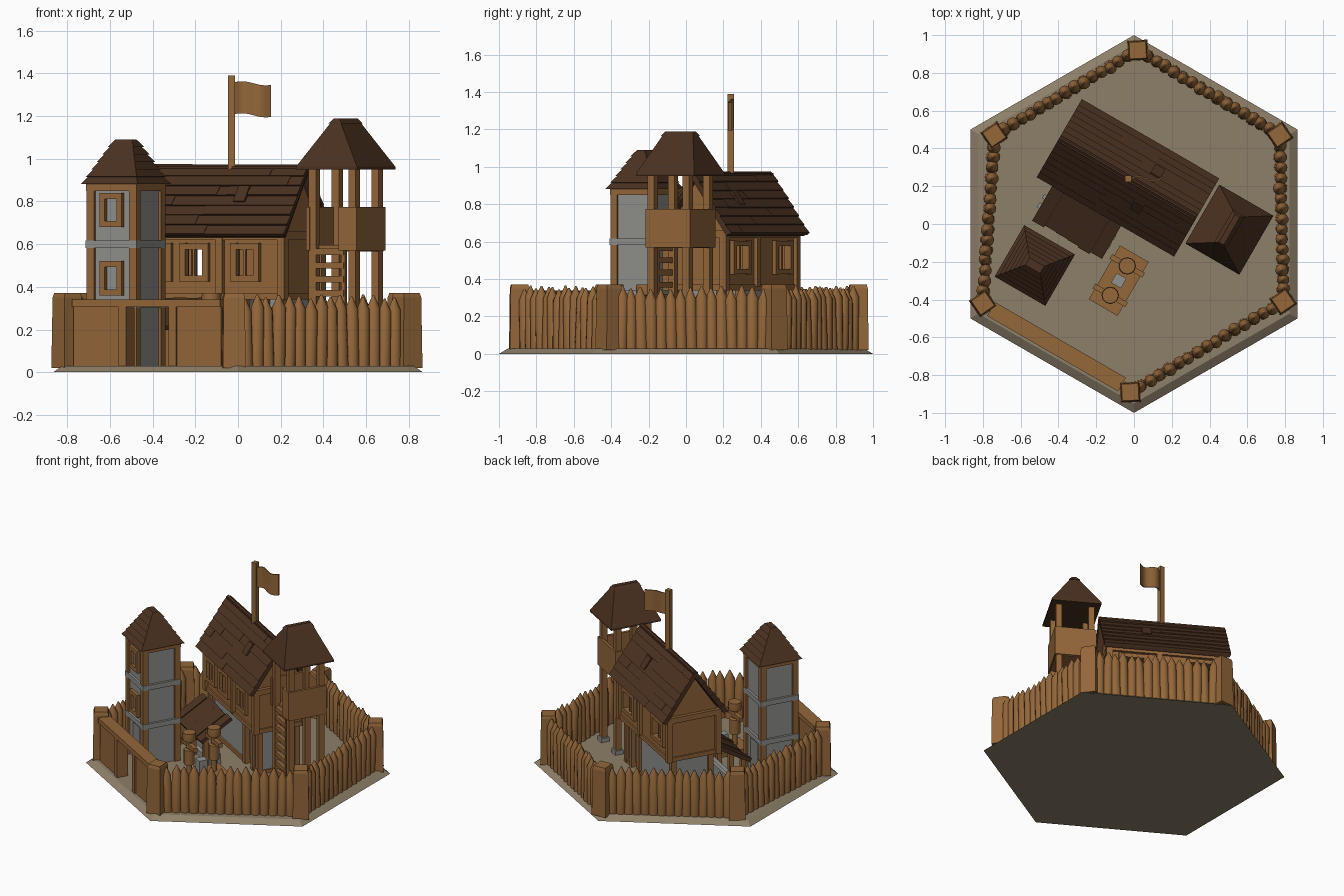
import bpy, bmesh, math, random
from mathutils import Matrix, Euler, Vector

if "Cube" in bpy.data.objects:
    bpy.data.objects.remove(bpy.data.objects["Cube"])

random.seed(4)
YARD = Matrix.Rotation(math.radians(-30), 4, 'Z')   # buildings sit turned 30 degrees
WORLD = Matrix.Identity(4)


def material(name, rgb):
    m = bpy.data.materials.new(name)
    m.diffuse_color = (*rgb, 1)
    m.use_nodes = True
    m.node_tree.nodes["Principled BSDF"].inputs["Base Color"].default_value = m.diffuse_color
    return m


WOOD = material("timber brown", (0.295, 0.135, 0.042))
ROOF = material("dark roof brown", (0.07, 0.031, 0.015))
EARTH = material("earth tan", (0.27, 0.215, 0.14))
STONE = material("stone grey", (0.285, 0.285, 0.27))


def finish(name, bm, mat, frame=YARD, smooth=0):
    bmesh.ops.recalc_face_normals(bm, faces=bm.faces)
    bm.transform(frame)
    me = bpy.data.meshes.new(name)
    bm.to_mesh(me)
    bm.free()
    me.materials.append(mat)
    if smooth:
        me.shade_smooth()
        me.set_sharp_from_angle(angle=math.radians(smooth))
    ob = bpy.data.objects.new(name, me)
    bpy.context.collection.objects.link(ob)
    return ob


def add_box(bm, c, s, rot=(0, 0, 0)):
    mx = Matrix.Translation(c) @ Euler(rot).to_matrix().to_4x4() @ Matrix.Diagonal((*s, 1))
    bmesh.ops.create_cube(bm, size=1, matrix=mx)


def boxes(name, mat, items, frame=YARD):
    bm = bmesh.new()
    for it in items:
        add_box(bm, *it)
    return finish(name, bm, mat, frame)


def span(u0, u1, v0, v1, z0, z1):
    return (((u0 + u1) / 2, (v0 + v1) / 2, (z0 + z1) / 2), (u1 - u0, v1 - v0, z1 - z0))


def loft(bm, rings):
    rows = [[bm.verts.new(p) for p in r] for r in rings]
    n = len(rows[0])
    for a, b in zip(rows, rows[1:]):
        for i in range(n):
            bm.faces.new((a[i], a[(i + 1) % n], b[(i + 1) % n], b[i]))
    bm.faces.new(rows[0][::-1])
    bm.faces.new(rows[-1])


def ring(x, y, z, r, n, turn=0.0):
    return [(x + r * math.cos(turn + math.tau * i / n), y + r * math.sin(turn + math.tau * i / n), z) for i in range(n)]


def rect(x, y, z, a, b):
    return [(x - a, y - b, z), (x + a, y - b, z), (x + a, y + b, z), (x - a, y + b, z)]


# hexagonal ground slab
bm = bmesh.new()
loft(bm, [ring(0, 0, 0, 1, 6, math.pi / 6), ring(0, 0, 0.03, 0.95, 6, math.pi / 6)])
finish("ground_slab", bm, EARTH, WORLD)

# palisade: corner posts, then pointed logs on five of the six sides
corners = [(-0.02, -0.89), (0.79, -0.41), (0.77, 0.47), (0.02, 0.92), (-0.74, 0.47), (-0.80, -0.42)]
bm = bmesh.new()
for i, (x, y) in enumerate(corners):
    t = math.pi / 4 + (0.05 if i % 3 == 0 else 0.6)
    loft(bm, [ring(x, y, 0.02, 0.076, 4, t), ring(x, y, 0.35, 0.07, 4, t), ring(x, y, 0.372, 0.062, 4, t)])
finish("palisade_corner_posts", bm, WOOD, WORLD)
for k in range(5):
    a, b = Vector(corners[k]), Vector(corners[k + 1])
    bm = bmesh.new()
    n = 15
    for i in range(n):
        p = a.lerp(b, (i + 1.15) / (n + 1.3))
        r = random.uniform(0.032, 0.036)
        h = random.uniform(-0.012, 0.012)
        t = random.random()
        dx, dy = random.uniform(-.008, .008), random.uniform(-.008, .008)
        loft(bm, [ring(p.x, p.y, 0.02, r, 12, t), ring(p.x + dx, p.y + dy, 0.295 + h, r * 0.95, 12, t),
                  ring(p.x + dx, p.y + dy, 0.355 + h, 0.004, 12, t)])
    finish("palisade_logs_%d" % (k + 1), bm, WOOD, WORLD, 40)

# gate wall: two panels, lintel beam and door posts (v is constant along this side)
GV = -0.768
boxes("gate_panels", WOOD, [span(-0.43, -0.17, GV - .03, GV + .03, .02, .31), span(0.12, 0.37, GV - .03, GV + .03, .02, .31)])
boxes("gate_lintel", WOOD, [span(-0.43, 0.37, GV - .042, GV + .042, .305, .34)])
boxes("gate_posts", WOOD, [span(-0.18, -0.14, GV - .04, GV + .04, .02, .31), span(0.09, 0.13, GV - .04, GV + .04, .02, .31)])

# house: two stone ground-floor blocks with a passage, overhanging timber floor with open windows
U0, U1, V0, V1 = -0.53, 0.23, 0.02, 0.37
blocks = ((U0 + .03, 0.0), (.12, U1 - .03))
boxes("house_stone_floor", STONE, [span(a, b, V0 + .04, V1 - .04, .02, .34) for a, b in blocks])
boxes("house_sills", WOOD, [span(a - .012, b + .012, V0 + .028, V1 - .028, .02, .055) for a, b in blocks])
boxes("house_lower_posts", WOOD, [span(u - .018, u + .018, v - .018, v + .018, .02, .35)
                                  for a, b in blocks for u in (a, b) for v in (V0 + .04, V1 - .04)])
walls, frames = [], []
for v, out, wins, h in ((V0, -1, (-.44, -.24, .035), .05), (V1, 1, (-.38, .07), .07)):
    a, b = sorted((v, v - out * .025))
    walls += [span(U0, U1, a, b, .36, .45), span(U0, U1, a, b, .58, .66)]
    edges = [U0] + [w + s * h for w in wins for s in (-1, 1)] + [U1]
    walls += [span(edges[i], edges[i + 1], a, b, .45, .58) for i in range(0, len(edges), 2)]
    c, d = sorted((v - out * .01, v + out * .022))
    for w in wins:
        frames += [span(w + s * (h + .012) - .016, w + s * (h + .012) + .016, c, d, .425, .605) for s in (-1, 1)]
        frames += [span(w - h - .028, w + h + .028, c, d, z - .014, z + .014) for z in (.44, .59)]
        frames.append(span(w - .006, w + .006, c, v + out * .005, .45, .58))
    frames.append(span(-.12, -.085, c, d, .36, .64))
walls += [span(u, u + .025, V0, V1, .36, .66) for u in (U0, U1 - .025)]
boxes("house_upper_walls", WOOD, walls)
boxes("house_window_frames", WOOD, frames)
boxes("house_floor", WOOD, [span(U0 - .01, U1 + .01, V0 - .01, V1 + .01, .34, .37)])
boxes("house_corner_frame", WOOD,
      [span(u - .02, u + .02, v - .02, v + .02, .34, .66) for u in (U0, U1) for v in (V0, V1)]
      + [span(u - .018, u + .018, V0, V1, .62, .66) for u in (U0, U1)]
      + [span(U0, U1, v - .018, v + .018, .62, .66) for v in (V0, V1)])

# gable filling and plank roof
VC = (V0 + V1) / 2
bm = bmesh.new()
loft(bm, [[(u, V0 - .01, .65), (u, V1 + .01, .65), (u, VC, .925)] for u in (U0 + .005, U1 - .005)])
finish("house_gable", bm, WOOD)
slope = math.atan2(.32, .225)
planks = []
rows = 7
for side in (-1, 1):
    planks.append((((-.15), VC + side * .108, .79), (.83, .375, .02), (-side * slope, 0, 0)))
    for r in range(rows):
        t = (r + .5) / rows
        cuts = [-.57] + sorted(random.uniform(-.5, .2) for _ in range(2)) + [.27]
        for u0, u1 in zip(cuts, cuts[1:]):
            j = random.uniform(-.0015, .0015)
            c = ((u0 + u1) / 2, VC + side * (.225 * (1 - t) + j), .645 + .32 * t + j)
            planks.append((c, (u1 - u0, .39 / rows + .014, .018), (-side * (slope - .13), 0, 0)))
planks.append(((-.15, VC, .955), (.83, .035, .022)))
boxes("house_roof_planks", ROOF, planks)
boxes("house_roof_hatches", ROOF, [((-.03, VC + s * .10, .83), (.06, .09, .03), (-s * slope, 0, 0)) for s in (-1, 1)])

# flag pole and waving flag
boxes("flag_pole", WOOD, [((-.03, .24, 1.16), (.034, .034, .46))], WORLD)
bm = bmesh.new()
rings = []
for i in range(13):
    t = i / 12
    x, y, dz = -.015 + .17 * t, .24 + .012 * math.sin(t * 7), -.012 * t + .006 * math.sin(t * 6)
    rings.append([(x, y - .004, 1.21 + dz), (x, y + .004, 1.21 + dz), (x, y + .004, 1.36 + dz), (x, y - .004, 1.36 + dz)])
loft(bm, rings)
finish("flag", bm, WOOD, WORLD, 40)

# lean-to porch in front of the house
tilt = math.atan2(.13, .22)
boxes("porch_roof", ROOF, [((-.265 + .07 * i, -.133 + random.uniform(-.006, .006), .272), (.071, .255, .022 + .004 * (i % 2)), (tilt, 0, 0))
                           for i in (-2.5, -1.5, -.5, .5, 1.5, 2.5)])
boxes("porch_posts", WOOD, [span(u - .016, u + .016, -.215, -.183, .02, .235) for u in (-.45, -.265, -.08)])
boxes("porch_footings", STONE, [span(-.49, -.05, -.18, -.15, .02, .07), span(-.49, -.05, -.125, -.10, .02, .10)])

# stone tower: two legs with a passage between, timber frame and windows
TU, TV = -.345, -.453
boxes("stone_tower_walls", STONE, [span(TU - .122, TU + .122, TV - .122, TV + .122, .28, .88)]
      + [span(TU + s * .087 - .035, TU + s * .087 + .035, TV - .122, TV + .122, .02, .28) for s in (-1, 1)])
boxes("stone_tower_belts", STONE, [span(TU - .138, TU + .138, TV - .138, TV + .138, z - .018, z + .018) for z in (.32, .6)])
boxes("stone_tower_frame", WOOD,
      [span(TU + a - .02, TU + a + .02, TV + b - .02, TV + b + .02, .02, .88) for a in (-.115, .115) for b in (-.115, .115)]
      + [span(TU - .137, TU + .137, TV - .137, TV + .137, .85, .89)])
frames = []
for z in (.44, .76):
    frames += [span(TU + s * .046 - .014, TU + s * .046 + .014, TV - .145, TV - .12, z - .08, z + .08) for s in (-1, 1)]
    frames += [span(TU - .058, TU + .058, TV - .145, TV - .12, z + s * .066 - .014, z + s * .066 + .014) for s in (-1, 1)]
boxes("stone_tower_windows", WOOD, frames)
bm = bmesh.new()
rings, n = [], 6
for i in range(n):
    for t, e in ((i / n, .007), ((i + 1) / n, 0)):
        rings.append(rect(TU, TV, .88 + .21 * t + (.001 if e else 0), .148 + (.045 - .148) * t + e, .15 + (.022 - .15) * t + e))
loft(bm, rings)
finish("stone_tower_roof", bm, ROOF)

# watchtower: posts on stone feet, railed platform, ladder and hip roof
WU, WV = .452, .2265
legs = [(WU + a * .108, WV + b * .108) for a in (-1, 1) for b in (-1, 1)]
boxes("watchtower_feet", STONE, [span(u - .03, u + .03, v - .03, v + .03, .02, .06) for u, v in legs])
boxes("watchtower_posts", WOOD, [span(u - .02, u + .02, v - .02, v + .02, .04, .98) for u, v in legs])
boxes("watchtower_platform", WOOD, [span(WU - .13, WU + .13, WV - .10, WV + .13, .565, .595)])
boxes("watchtower_rails", WOOD, [
    span(WU + .118, WU + .137, WV - .137, WV + .137, .57, .775), span(WU - .137, WU - .118, WV - .137, WV + .137, .57, .775),
    span(WU - .137, WU + .137, WV + .118, WV + .137, .57, .775), span(WU + .04, WU + .137, WV - .137, WV - .118, .57, .775)])
boxes("watchtower_ladder", WOOD, [span(WU - .105, WU + .06, WV - .125, WV - .10, z - .015, z + .015) for z in [.11 + .065 * i for i in range(8)]]
      + [span(WU + .045, WU + .065, WV - .12, WV - .10, .02, .60)])
bm = bmesh.new()
loft(bm, [rect(WU, WV, .95, .165, .18), rect(WU, WV, .963, .165, .18), rect(WU, WV, 1.165, .03, .095),
          rect(WU, WV, 1.165, .036, .1), rect(WU, WV, 1.19, .015, .085)])
finish("watchtower_roof", bm, ROOF)

# practice stand: low deck with two posts, each with a body, cross-arm and round head
BU, BV = .08, -.30
boxes("practice_deck", WOOD, [span(BU - .088, BU + .088, BV - .165, BV + .165, .02, .06)])
boxes("practice_arms", WOOD, [span(BU - .1, BU + .1, BV + b - .014, BV + b + .014, .265, .295) for b in (-.09, .09)])
bm = bmesh.new()
for b in (-.09, .09):
    loft(bm, [ring(BU, BV + b, z, r, 12) for z, r in ((.05, .018), (.14, .018), (.145, .036), (.25, .036), (.255, .018),
                                                      (.31, .018), (.315, .043), (.34, .046), (.372, .043))])
finish("practice_posts", bm, WOOD, YARD, 40)
boxes("practice_stone_block", STONE, [span(BU - .03, BU + .03, BV - .03, BV + .03, .05, .16)])
